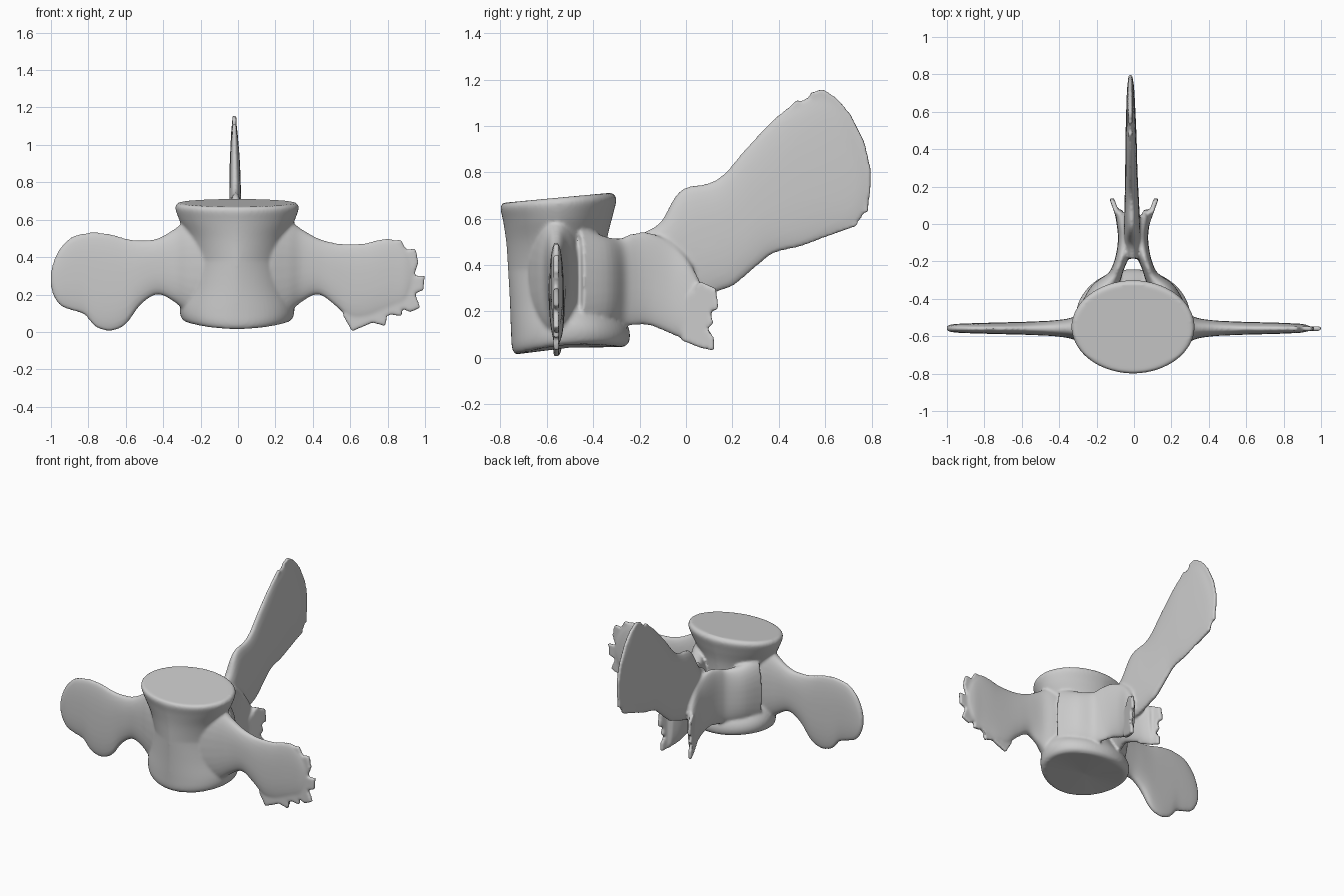
import bpy, bmesh, math
from mathutils import Vector as V

parts = []


def add_object(name, bm):
    bmesh.ops.recalc_face_normals(bm, faces=bm.faces)
    me = bpy.data.meshes.new(name)
    bm.to_mesh(me)
    bm.free()
    ob = bpy.data.objects.new(name, me)
    bpy.context.collection.objects.link(ob)
    parts.append(ob)


def spow(v, p):
    return math.copysign(abs(v) ** p, v)


def skin(name, rings):
    """Bridge closed rings of points and cap both ends."""
    bm = bmesh.new()
    rows = [[bm.verts.new(p) for p in r] for r in rings]
    n = len(rows[0])
    for a, b in zip(rows, rows[1:]):
        for i in range(n):
            j = (i + 1) % n
            bm.faces.new((a[i], a[j], b[j], b[i]))
    for r in (rows[0], rows[-1]):
        c = bm.verts.new(sum((v.co for v in r), V()) / n)
        for i in range(n):
            bm.faces.new((r[i], r[(i + 1) % n], c))
    add_object(name, bm)


def catmull(rows, steps=5):
    out = []
    for k in range(len(rows) - 1):
        p = [rows[max(0, min(len(rows) - 1, k + d))] for d in (-1, 0, 1, 2)]
        for s in range(steps):
            t = s / steps
            out.append([0.5 * (2 * b + (c - a) * t + (2 * a - 5 * b + 4 * c - d) * t * t
                               + (3 * b - a - 3 * c + d) * t ** 3) for a, b, c, d in zip(*p)])
    return out + [list(rows[-1])]


def blade(name, stations):
    """Flat lens-section loft: each station is low point, high point, half thickness."""
    st = [(V(r[:3]), V(r[3:6]), max(r[6], 0.009)) for r in catmull(stations)]
    rings = []
    for k, (lo, hi, t) in enumerate(st):
        a, b = st[max(k - 1, 0)], st[min(k + 1, len(st) - 1)]
        w = (b[0] + b[1] - a[0] - a[1]).cross(hi - lo).normalized()
        mid, up = (lo + hi) / 2, (hi - lo) / 2
        rings.append([mid + up * spow(math.cos(u), 0.85) + w * t * spow(math.sin(u), 0.85)
                      for u in (math.tau * i / 32 for i in range(32))])
    skin(name, rings)


def torn_edge(name, pts, push):
    """Thin ragged plate along a broken margin."""
    skin(name, [[V(p) - V(push) for p in pts], [V(p) + V(push) for p in pts]])


# Spool-shaped body: z, front y, back y, half width
body = catmull([(0.035, -0.735, -0.27, 0.28), (0.06, -0.75, -0.245, 0.30),
                (0.13, -0.755, -0.25, 0.305), (0.25, -0.76, -0.32, 0.265),
                (0.38, -0.768, -0.345, 0.245), (0.50, -0.775, -0.34, 0.265),
                (0.60, -0.788, -0.315, 0.31), (0.665, -0.80, -0.30, 0.33),
                (0.69, -0.79, -0.32, 0.315)])
rings = []
for z, f, b, rx in body:
    ring = []
    for i in range(64):
        c, s = math.cos(math.tau * i / 64), math.sin(math.tau * i / 64)
        low, top = max(0, 1 - z / 0.3), max(0, (z - 0.4) / 0.29)
        waist = max(0, 1 - abs(z - 0.38) / 0.3)
        k = 1 - 0.09 * waist * abs(math.sin(2 * math.atan2(s, c)))
        ring.append(V((-0.005 + rx * c * k, (f + b) / 2 + (b - f) / 2 * s * k,
                       z + low * (0.018 * s + 0.03 * c * c - 0.005) + top * 0.022 * s)))
    rings.append(ring)
skin("vertebral_body", rings)

# Side processes: x, low z, high z, half thickness
left = [(0.18, 0.06, 0.64, 0.12), (0.27, 0.10, 0.60, 0.085), (0.34, 0.16, 0.55, 0.055),
        (0.43, 0.20, 0.50, 0.042), (0.52, 0.145, 0.49, 0.037), (0.60, 0.04, 0.50, 0.034),
        (0.68, 0.005, 0.523, 0.032), (0.76, 0.025, 0.533, 0.03), (0.82, 0.09, 0.528, 0.028),
        (0.89, 0.115, 0.508, 0.026), (0.95, 0.14, 0.45, 0.023), (0.985, 0.19, 0.38, 0.018),
        (1.0, 0.24, 0.32, 0.012)]
right = left[:4] + [(0.52, 0.14, 0.475, 0.037), (0.60, 0.07, 0.47, 0.034),
                    (0.68, 0.065, 0.475, 0.032), (0.76, 0.09, 0.495, 0.03),
                    (0.83, 0.115, 0.495, 0.027), (0.89, 0.14, 0.45, 0.024),
                    (0.93, 0.21, 0.38, 0.016)]
for name, rows, s in (("left_process", left, -1), ("right_process", right, 1)):
    blade(name, [(s * x, -0.555, lo, s * x, -0.56, hi, t) for x, lo, hi, t in rows])
rag = [(0.84, 0.49), (0.87, 0.495), (0.90, 0.44), (0.95, 0.445), (0.965, 0.37), (0.94, 0.30),
       (1.0, 0.30), (0.99, 0.22), (0.945, 0.21), (0.975, 0.13), (0.92, 0.105), (0.87, 0.13),
       (0.88, 0.085), (0.785, 0.095), (0.79, 0.03), (0.72, 0.05), (0.61, 0.003), (0.56, 0.09),
       (0.7, 0.2), (0.8, 0.3)]
torn_edge("right_torn_edge", [(x, -0.56, z) for x, z in rag], (0, 0.012, 0))

# Neural arch, each half running from body to flared lower prong:
# x, y, low z, high z, half thickness
arch = [(0.20, -0.47, 0.08, 0.58, 0.09), (0.165, -0.37, 0.13, 0.53, 0.07),
        (0.105, -0.29, 0.14, 0.515, 0.04), (0.08, -0.235, 0.14, 0.535, 0.032),
        (0.055, -0.16, 0.14, 0.54, 0.035), (0.05, -0.07, 0.105, 0.50, 0.035),
        (0.065, 0.01, 0.07, 0.42, 0.03), (0.09, 0.075, 0.05, 0.30, 0.018)]
for name, s in (("left_arch", -1), ("right_arch", 1)):
    blade(name, [(s * x - 0.005, y, lo, s * x * (0.8 if y > -0.1 else 1) - 0.005, y, hi, t)
                 for x, y, lo, hi, t in arch])
prong = [(-0.02, 0.075), (0.07, 0.04), (0.125, 0.03), (0.12, 0.09), (0.085, 0.12),
         (0.12, 0.15), (0.10, 0.20), (0.14, 0.21), (0.13, 0.30), (0.06, 0.33), (0.0, 0.25)]
for name, s in (("left_prong", -1), ("right_prong", 1)):
    torn_edge(name, [(s * (0.07 + 0.36 * y), y, z) for y, z in prong], (0.013, 0, 0))

# Spinous process: low (y, z), high (y, z), half thickness
spine = [(-0.185, 0.27, -0.185, 0.54, 0.035), (-0.09, 0.24, -0.11, 0.585, 0.045),
         (0.03, 0.25, -0.05, 0.69, 0.043), (0.15, 0.29, 0.0, 0.735, 0.04),
         (0.21, 0.315, 0.10, 0.755, 0.037), (0.30, 0.39, 0.17, 0.80, 0.034),
         (0.38, 0.45, 0.26, 0.905, 0.032), (0.50, 0.48, 0.39, 1.04, 0.03),
         (0.63, 0.53, 0.48, 1.10, 0.026), (0.735, 0.575, 0.57, 1.145, 0.022),
         (0.785, 0.66, 0.64, 1.125, 0.018), (0.80, 0.76, 0.72, 1.03, 0.011)]
blade("spinous_process", [(-0.008 - 0.01 * k / 11, a, b, -0.008 - 0.015 * k / 11, c, d, t)
                          for k, (a, b, c, d, t) in enumerate(spine)])
tip = [(0.40, 1.04), (0.48, 1.115), (0.51, 1.085), (0.55, 1.10), (0.53, 1.14), (0.59, 1.16),
       (0.65, 1.12), (0.71, 1.05), (0.77, 0.93), (0.80, 0.80), (0.785, 0.63), (0.725, 0.625),
       (0.74, 0.57), (0.60, 0.52), (0.6, 0.8)]
torn_edge("spine_torn_edge", [(-0.02, y, z) for y, z in tip], (0.011, 0, 0))

# Fuse everything into one smooth bone
bpy.ops.object.select_all(action='DESELECT')
for ob in parts:
    ob.select_set(True)
bpy.context.view_layer.objects.active = parts[0]
bpy.ops.object.join()
bone = bpy.context.object
bone.name = "vertebra"
fuse = bone.modifiers.new("fuse", 'REMESH')
fuse.mode = 'VOXEL'
fuse.voxel_size = 0.009
soften = bone.modifiers.new("soften", 'SMOOTH')
soften.factor = 0.5
soften.iterations = 5
for m in ("fuse", "soften"):
    bpy.ops.object.modifier_apply(modifier=m)
bpy.ops.object.shade_smooth()
